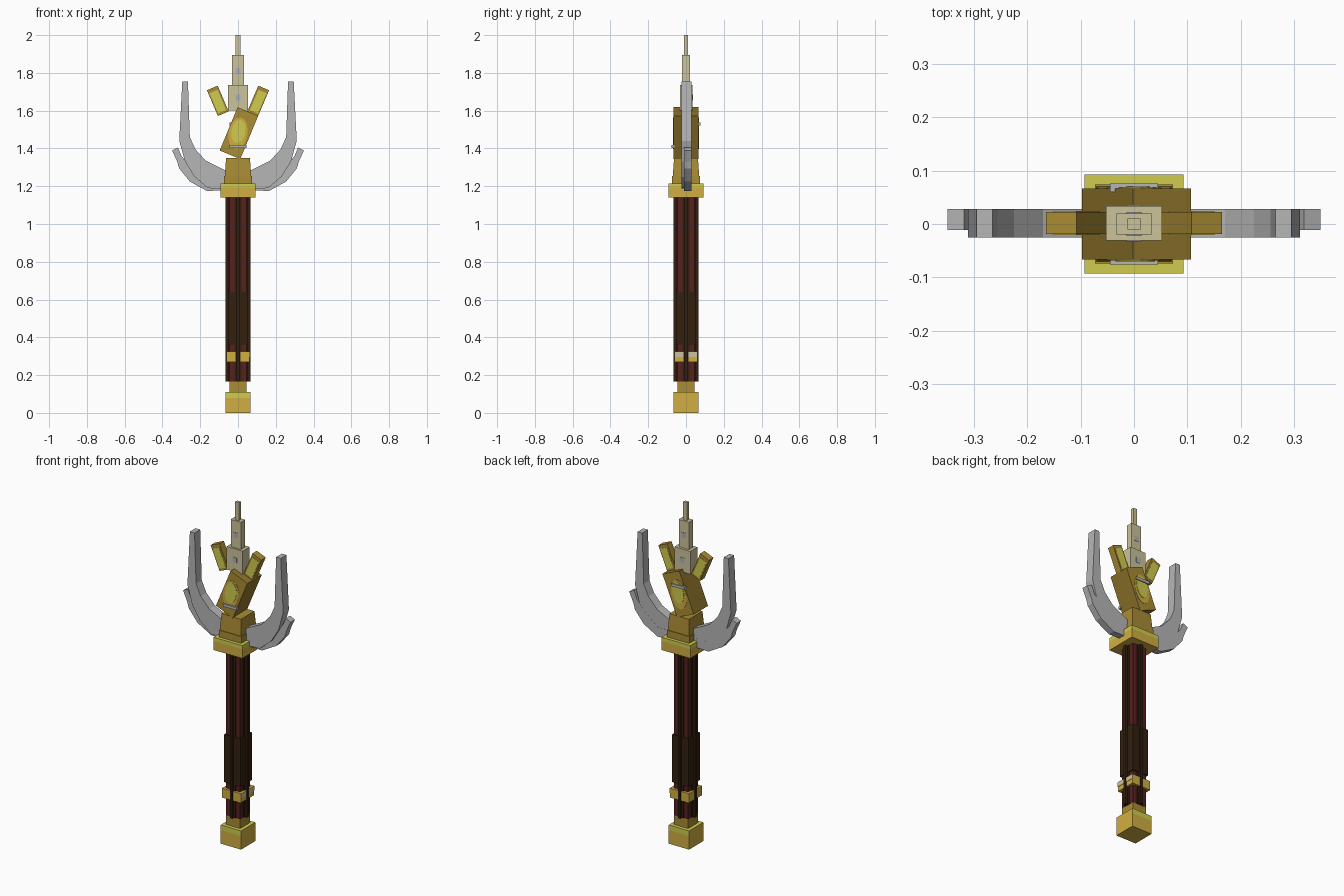
import bpy, bmesh, math
from mathutils import Matrix, Vector

if "Cube" in bpy.data.objects:
    bpy.data.objects.remove(bpy.data.objects["Cube"])


def mat(name, r, g, b):
    m = bpy.data.materials.new(name)
    lin = [((c / 255 + 0.055) / 1.055) ** 2.4 for c in (r, g, b)]
    m.diffuse_color = (*lin, 1)
    m.use_nodes = True
    m.node_tree.nodes["Principled BSDF"].inputs["Base Color"].default_value = m.diffuse_color
    return m


GOLD = mat("gold", 208, 175, 66)
YELLOW = mat("pale yellow", 208, 204, 80)
ANTIQUE = mat("antique gold", 170, 140, 52)
BRONZE = mat("bronze", 144, 118, 44)
SILVER = mat("silver", 182, 182, 182)
BEIGE = mat("beige crystal", 203, 196, 155)
RED = mat("dark red", 88, 32, 32)
BROWN = mat("dark brown", 50, 32, 15)
LAVENDER = mat("lavender", 175, 175, 190)


def finish(name, bm, mats, rule=None):
    bmesh.ops.recalc_face_normals(bm, faces=bm.faces)
    if rule:
        for f in bm.faces:
            f.material_index = rule(f.normal, f.calc_center_median())
    me = bpy.data.meshes.new(name)
    bm.to_mesh(me)
    bm.free()
    for m in mats:
        me.materials.append(m)
    ob = bpy.data.objects.new(name, me)
    bpy.context.collection.objects.link(ob)
    return ob


def box(name, x, y, z, mats, rule=None, tilt=0, top=1.0):
    """Box from (min, max) ranges, tilted about y through its centre, with tapered top."""
    bm = bmesh.new()
    bmesh.ops.create_cube(bm, size=1)
    size = Vector((x[1] - x[0], y[1] - y[0], z[1] - z[0]))
    mid = Vector((x[0] + x[1], y[0] + y[1], z[0] + z[1])) / 2
    for v in bm.verts:
        k = top if v.co.z > 0 else 1
        v.co = Vector((v.co.x * size.x * k, v.co.y * size.y * k, v.co.z * size.z))
    bmesh.ops.recalc_face_normals(bm, faces=bm.faces)
    if rule:
        for f in bm.faces:
            f.material_index = rule(f.normal)
    bm.transform(Matrix.Translation(mid) @ Matrix.Rotation(math.radians(tilt), 4, 'Y'))
    return finish(name, bm, mats)


def sym(a):
    return (-a, a)


def plate(name, pts, y, m):
    """Outline in x and z, extruded along y."""
    bm = bmesh.new()
    f = bm.faces.new([bm.verts.new((px, y[0], pz)) for px, pz in pts])
    ext = bmesh.ops.extrude_face_region(bm, geom=[f])["geom"]
    bmesh.ops.translate(bm, vec=(0, y[1] - y[0], 0),
                        verts=[g for g in ext if isinstance(g, bmesh.types.BMVert)])
    return finish(name, bm, [m])


def oval(name, cx, cz, rx, rz, y, tilt, m):
    pts = []
    t = math.radians(tilt)
    for i in range(16):
        a = i * math.tau / 16
        u, w = rx * math.cos(a), rz * math.sin(a)
        pts.append((cx + u * math.cos(t) + w * math.sin(t),
                    cz - u * math.sin(t) + w * math.cos(t)))
    return plate(name, pts, y, m)


# Pommel and lower neck
box("pommel", sym(.066), sym(.066), (0, .08), [GOLD])
box("pommel_band", sym(.066), sym(.066), (.08, .11), [YELLOW, GOLD],
    lambda n: 1 if abs(n.x) > .5 else 0)
box("lower_neck", sym(.045), sym(.045), (.11, .165), [ANTIQUE])

# Shaft: red core, dark raised strips and thin fins on four sides
box("shaft_core", sym(.046), sym(.046), (.165, 1.14), [RED])
box("shaft_strip_front_back", sym(.018), sym(.051), (.165, 1.14), [BROWN])
box("shaft_strip_sides", sym(.051), sym(.018), (.165, 1.14), [BROWN])
box("shaft_fin_front_back", sym(.008), sym(.065), (.165, 1.14), [BROWN])
box("shaft_fin_sides", sym(.065), sym(.008), (.165, 1.14), [BROWN])
box("grip", sym(.053), sym(.053), (.36, .64), [BROWN])

# Ring of four corner blocks, pale upper plates on the right side
for i, (sx, sy) in enumerate([(1, 1), (1, -1), (-1, 1), (-1, -1)]):
    xr = tuple(sorted((sx * .01, sx * .061)))
    yr = tuple(sorted((sy * .01, sy * .061)))
    box(f"ring_block_{i}", xr, yr, (.27, .325), [GOLD])
    if sx > 0:
        box(f"ring_plate_{i}", (.061, .063), yr, (.297, .325), [BEIGE])

# Guard and collar
box("guard", sym(.093), sym(.093), (1.14, 1.193), [GOLD])
box("guard_band", sym(.093), sym(.093), (1.193, 1.215), [YELLOW])
box("collar_base", sym(.073), sym(.074), (1.215, 1.255), [ANTIQUE])
box("collar", sym(.07), sym(.07), (1.255, 1.35), [ANTIQUE], top=.9)

# Tilted head with an oval gem and a silver bar on front and back
box("head", (-.054, .064), sym(.066), (1.357, 1.605), [ANTIQUE, BRONZE],
    lambda n: 0 if abs(n.y) > .5 else 1, tilt=22.5)
for side, sy, bar_z in (("front", -1, 1.41), ("back", 1, 1.53)):
    def depth(d):
        return tuple(sorted((sy * .06, sy * d)))
    oval(f"gem_rim_{side}", 0, 1.48, .05, .085, depth(.068), 10, GOLD)
    oval(f"gem_{side}", .002, 1.49, .036, .062, depth(.070), 10, YELLOW)
    box(f"bar_{side}", sym(.045), depth(.076), (bar_z - .008, bar_z + .008), [SILVER])

# Small wings, tines and hooks, left and right
tine = [(.265, 1.755), (.255, 1.46), (.225, 1.395), (.17, 1.335), (.06, 1.28),
        (.06, 1.185), (.16, 1.19), (.23, 1.25), (.28, 1.33), (.311, 1.44), (.295, 1.755)]
hook = [(.318, 1.405), (.299, 1.36), (.25, 1.30), (.16, 1.23), (.07, 1.23), (.07, 1.178),
        (.165, 1.175), (.255, 1.225), (.312, 1.295), (.322, 1.33), (.349, 1.39)]
for side, s in (("right", 1), ("left", -1)):
    cx = s * .107
    box(f"wing_{side}", (cx - .031, cx + .031), (-.019, .022), (1.578, 1.726),
        [ANTIQUE], tilt=s * 23)
    box(f"wing_panel_{side}", (cx - .023, cx + .023), (-.021, .024), (1.59, 1.706),
        [YELLOW], tilt=s * 23)
    plate(f"tine_{side}", [(s * a, b) for a, b in tine], (-.025, .028), SILVER)
    plate(f"hook_{side}", [(s * a, b) for a, b in hook], (-.011, .0285), SILVER)

# Stepped crystal spire
box("spire_base", sym(.052), (-.031, .034), (1.6, 1.735), [BEIGE])
box("spire_middle", sym(.033), sym(.02), (1.735, 1.895), [BEIGE])
box("spire_tip", sym(.012), sym(.01), (1.895, 2.0), [BEIGE])
box("spire_base_spot", sym(.014), (-.033, .036), (1.655, 1.685), [LAVENDER])
box("spire_middle_spot", sym(.014), sym(.022), (1.795, 1.825), [LAVENDER])
